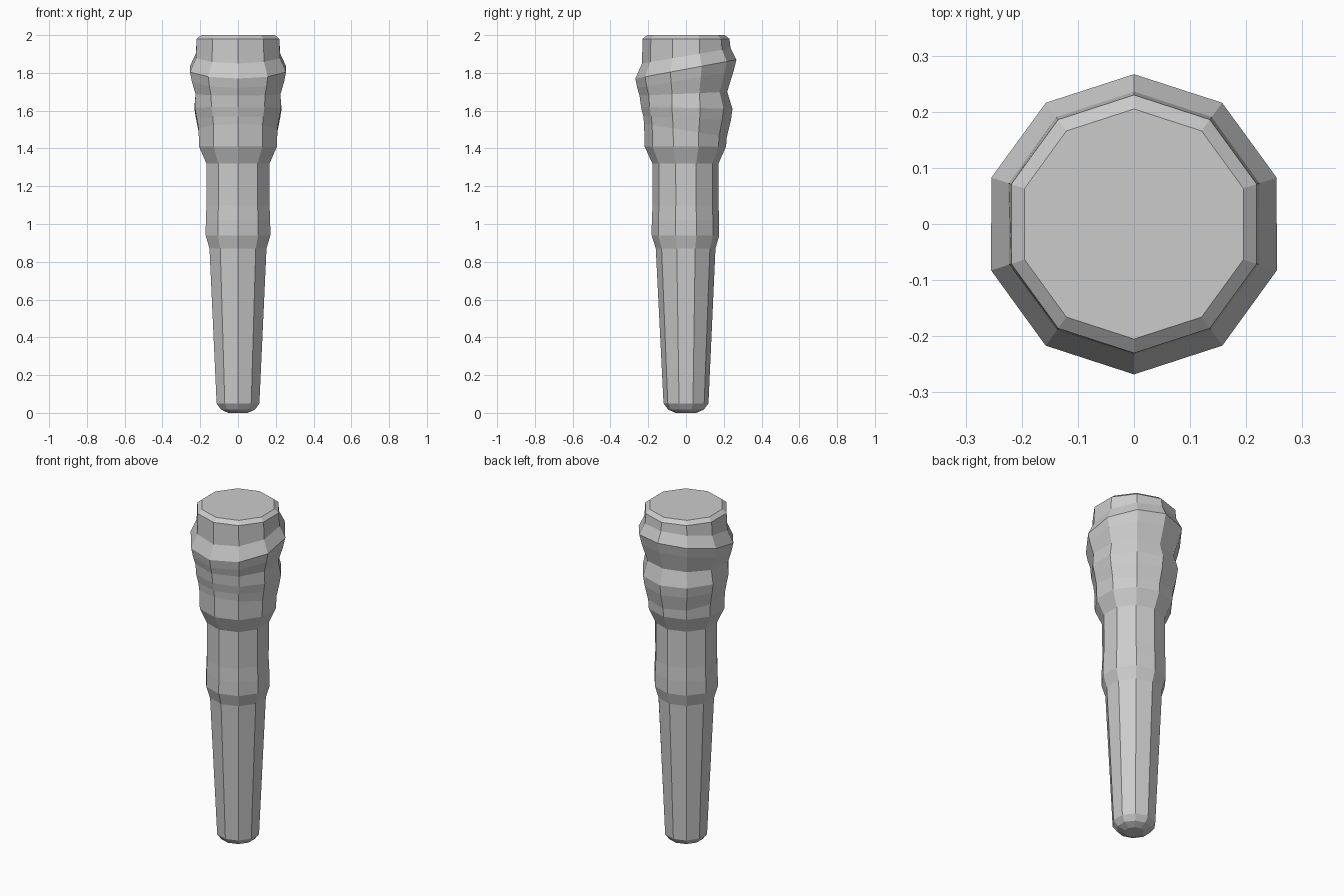
import bpy, bmesh
from math import sin, cos, pi

old = bpy.data.objects.get("Cube")
if old:
    bpy.data.objects.remove(old, do_unlink=True)

SIDES = 10

# Single grey material
grey = bpy.data.materials.new("plain_grey")
grey.use_nodes = True
colour = (0.6, 0.6, 0.6, 1)
grey.diffuse_color = colour
grey.node_tree.nodes["Principled BSDF"].inputs["Base Color"].default_value = colour

# Rings from tip to rim: front height, back height, front radius, back radius
RINGS = [
    # rounded tip
    (0, 0, .055, .055), (.018, .018, .095, .095), (.05, .05, .119, .119),
    # tapered shaft and waist collar
    (.87, .87, .16, .156), (.94, .94, .182, .176), (1.02, 1.02, .181, .176),
    (1.1, 1.1, .177, .172), (1.32, 1.32, .178, .172),
    # tilted grip folds
    (1.41, 1.41, .219, .212), (1.53, 1.46, .222, .216),
    (1.57, 1.55, .226, .238), (1.62, 1.61, .238, .246),
    (1.68, 1.70, .246, .218), (1.72, 1.81, .258, .252),
    (1.77, 1.87, .268, .267), (1.85, 1.93, .233, .236),
    # rim with a small bevel
    (1.98, 1.98, .23, .23), (2, 2, .205, .205),
]


def add_ring(bm, front_z, back_z, front_r, back_r):
    verts = []
    for i in range(SIDES):
        a = 2 * pi * i / SIDES
        t = (1 - cos(a)) / 2
        r = front_r + (back_r - front_r) * t
        z = front_z + (back_z - front_z) * t
        verts.append(bm.verts.new((r * sin(a), -r * cos(a), z)))
    return verts


# Ten-sided tapered body, lofted through the rings
bm = bmesh.new()
rings = [add_ring(bm, *ring) for ring in RINGS]
for low, high in zip(rings, rings[1:]):
    for i in range(SIDES):
        j = (i + 1) % SIDES
        bm.faces.new((low[i], low[j], high[j], high[i]))
bm.faces.new(rings[0][::-1])
bm.faces.new(rings[-1])
bmesh.ops.recalc_face_normals(bm, faces=bm.faces)

mesh = bpy.data.meshes.new("tapered_handle")
bm.to_mesh(mesh)
bm.free()
mesh.materials.append(grey)
handle = bpy.data.objects.new("tapered_handle", mesh)
bpy.context.collection.objects.link(handle)
